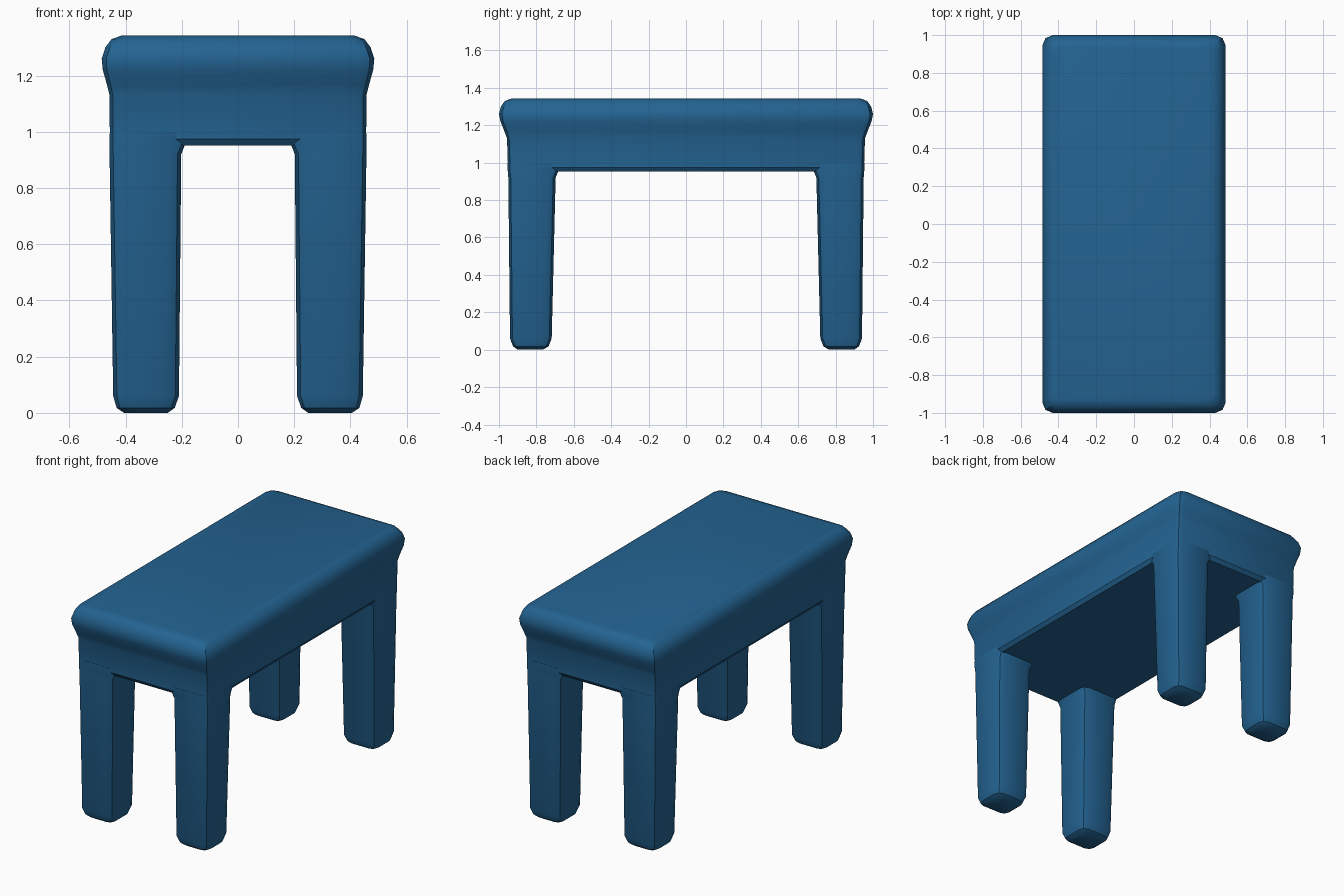
import bpy
import bmesh
import math

cube = bpy.data.objects.get("Cube")
if cube:
    bpy.data.objects.remove(cube, do_unlink=True)

BLUE = (0.017, 0.125, 0.285, 1)
blue = bpy.data.materials.new("blue")
blue.use_nodes = True
blue.diffuse_color = BLUE
blue.node_tree.nodes["Principled BSDF"].inputs["Base Color"].default_value = BLUE


def rounded_ring(x0, x1, y0, y1, r, z, steps=2):
    """Rectangle with rounded corners, counter-clockwise."""
    pts = []
    corners = ((x1 - r, y1 - r), (x0 + r, y1 - r), (x0 + r, y0 + r), (x1 - r, y0 + r))
    for i, (cx, cy) in enumerate(corners):
        for s in range(steps + 1):
            a = math.pi / 2 * (i + s / steps)
            pts.append((cx + r * math.cos(a), cy + r * math.sin(a), z))
    return pts


def loft(name, rings):
    """Skin stacked rings, bottom to top, and cap both ends."""
    bm = bmesh.new()
    loops = [[bm.verts.new(p) for p in ring] for ring in rings]
    for low, high in zip(loops, loops[1:]):
        n = len(low)
        for i in range(n):
            j = (i + 1) % n
            bm.faces.new((low[i], low[j], high[j], high[i]))
    bm.faces.new(loops[0][::-1])
    bm.faces.new(loops[-1])
    bmesh.ops.recalc_face_normals(bm, faces=bm.faces)
    mesh = bpy.data.meshes.new(name)
    bm.to_mesh(mesh)
    bm.free()
    mesh.materials.append(blue)
    ob = bpy.data.objects.new(name, mesh)
    bpy.context.collection.objects.link(ob)
    bpy.ops.object.select_all(action="DESELECT")
    ob.select_set(True)
    bpy.context.view_layer.objects.active = ob
    bpy.ops.object.shade_smooth_by_angle(angle=math.radians(32))
    return ob


# Apron and overhanging padded top: half width, half length, corner radius, height
profile = [
    (0.44, 0.935, 0.03, 0.952),
    (0.456, 0.952, 0.04, 0.975),
    (0.457, 0.957, 0.04, 1.13),
    (0.467, 0.972, 0.045, 1.17),
    (0.481, 0.992, 0.05, 1.22),
    (0.485, 1.0, 0.055, 1.26),
    (0.472, 0.99, 0.055, 1.30),
    (0.45, 0.968, 0.05, 1.33),
    (0.415, 0.935, 0.04, 1.342),
]
loft("seat_top", [rounded_ring(-x, x, -y, y, r, z) for x, y, r, z in profile])

# Tapered legs: inner x, outer x, inner y, outer y, corner radius, height
leg = [
    (0.25, 0.405, 0.765, 0.90, 0.03, 0.0),
    (0.225, 0.432, 0.735, 0.925, 0.04, 0.018),
    (0.21, 0.444, 0.718, 0.941, 0.045, 0.06),
    (0.202, 0.457, 0.697, 0.950, 0.045, 0.92),
    (0.188, 0.458, 0.683, 0.953, 0.042, 0.955),
    (0.18, 0.456, 0.675, 0.954, 0.04, 1.0),
]
for sx, side in ((1, "left"), (-1, "right")):
    for sy, end in ((-1, "front"), (1, "back")):
        rings = []
        for xi, xo, yi, yo, r, z in leg:
            x0, x1 = sorted((sx * xi, sx * xo))
            y0, y1 = sorted((sy * yi, sy * yo))
            rings.append(rounded_ring(x0, x1, y0, y1, r, z))
        loft(f"{end}_{side}_leg", rings)
